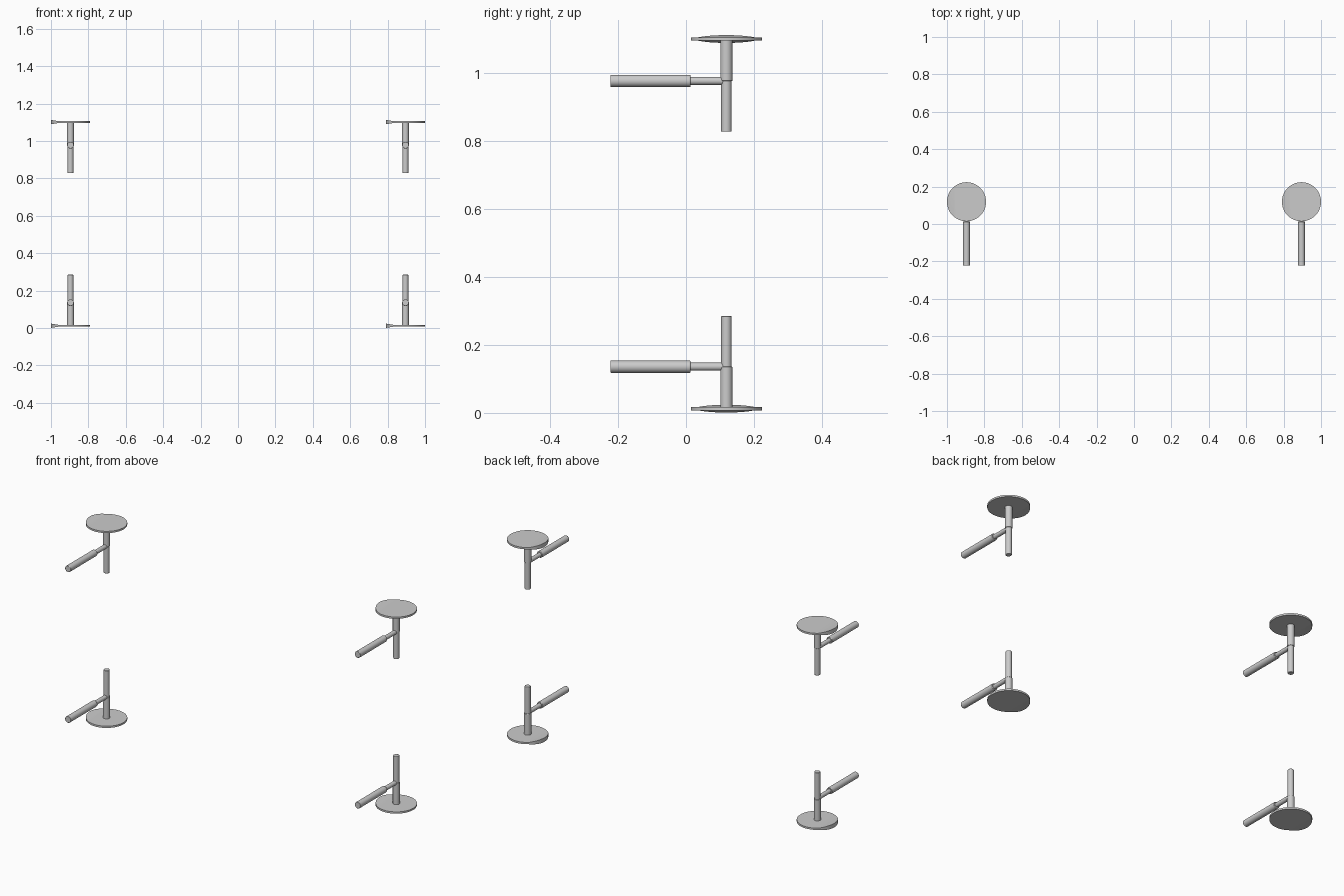
import bpy, bmesh
from math import pi
from mathutils import Matrix, Vector

if "Cube" in bpy.data.objects:
    bpy.data.objects.remove(bpy.data.objects["Cube"])

CY = 0.119      # stem and disc axis in y
MID = 0.557     # mirror height between lower and upper handles
LEVER_Z = 0.136


def rod(name, x, r, a, b, flip):
    """Capped cylinder between (y, z) points a and b."""
    p, q = Vector((x, *a)), Vector((x, *b))
    if flip:
        p.z, q.z = 2 * MID - p.z, 2 * MID - q.z
    bpy.ops.mesh.primitive_cylinder_add(vertices=32, radius=r, depth=(q - p).length,
                                        location=(p + q) / 2)
    ob = bpy.context.object
    ob.name = name
    ob.rotation_euler = (q - p).to_track_quat('Z', 'Y').to_euler()
    bev = ob.modifiers.new("rim", 'BEVEL')
    bev.width, bev.segments, bev.limit_method = 0.002, 2, 'ANGLE'
    bpy.ops.object.shade_smooth_by_angle()


def disc(name, x, flip):
    """Thin round plate whose outer segment flares thicker past a chord."""
    r, t, chord = 0.1045, 0.010, -0.064
    bm = bmesh.new()
    bmesh.ops.create_cone(bm, cap_ends=True, segments=64, radius1=r, radius2=r, depth=t)
    bmesh.ops.bisect_plane(bm, geom=bm.verts[:] + bm.edges[:] + bm.faces[:],
                           plane_co=(chord, 0, 0), plane_no=(1, 0, 0))
    for v in bm.verts:
        if v.co.x < chord:
            k = (chord - v.co.x) / (r + chord)
            v.co.z *= 1 + 1.3 * k
    me = bpy.data.meshes.new(name)
    bm.to_mesh(me)
    bm.free()
    ob = bpy.data.objects.new(name, me)
    bpy.context.collection.objects.link(ob)
    z = 0.0125
    ob.location = (x, CY, 2 * MID - z if flip else z)
    bpy.context.view_layer.objects.active = ob
    bpy.ops.object.select_all(action='DESELECT')
    ob.select_set(True)
    bpy.ops.object.shade_smooth_by_angle(angle=pi / 15)


for x in (-0.8955, 0.8955):
    for flip in (False, True):
        disc("end_disc", x, flip)
        rod("thick_stem", x, 0.018, (CY, 0.013), (CY, LEVER_Z), flip)
        rod("thin_stem", x, 0.0155, (CY, LEVER_Z - 0.01), (CY, 0.2855), flip)
        rod("lever_neck", x, 0.0118, (CY, LEVER_Z), (0.008, LEVER_Z), flip)
        rod("lever_grip", x, 0.018, (0.013, LEVER_Z), (-0.223, LEVER_Z), flip)
